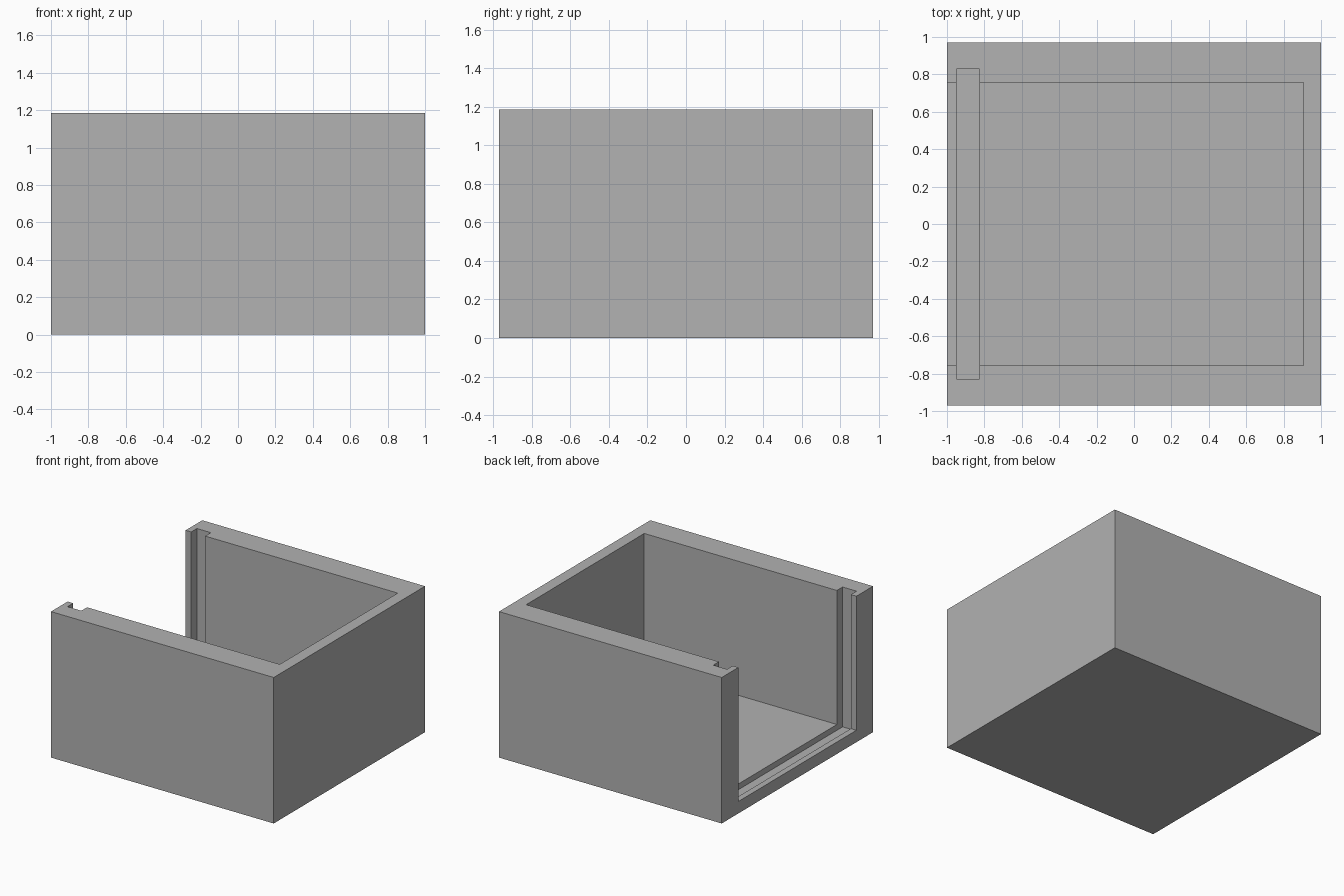
import bpy
from mathutils import Vector

cube = bpy.data.objects.get("Cube")
if cube:
    bpy.data.objects.remove(cube, do_unlink=True)

HALF_Y, HEIGHT = 0.97, 1.185
FLOOR, GROOVE_FLOOR = 0.097, 0.05
OVER = 0.2  # cutters run past the open sides

grey = bpy.data.materials.new("plain grey")
grey.use_nodes = True
colour = (0.445, 0.445, 0.445, 1)
grey.diffuse_color = colour
grey.node_tree.nodes["Principled BSDF"].inputs["Base Color"].default_value = colour


def box(name, low, high):
    """Axis-aligned box between two corners."""
    low, high = Vector(low), Vector(high)
    bpy.ops.mesh.primitive_cube_add(size=1)
    obj = bpy.context.object
    obj.name = name
    for v in obj.data.vertices:
        v.co = (low + high) / 2 + v.co * (high - low)
    obj.data.materials.append(grey)
    return obj


def cut(body, cutter):
    """Subtract the cutter, then discard it."""
    cutter.hide_render = True
    mod = body.modifiers.new("cut", "BOOLEAN")
    mod.operation, mod.solver, mod.object = "DIFFERENCE", "EXACT", cutter
    bpy.context.view_layer.objects.active = body
    bpy.ops.object.modifier_apply(modifier=mod.name)
    bpy.data.objects.remove(cutter, do_unlink=True)


# Outer block
body = box("open_box", (-1, -HALF_Y, 0), (1, HALF_Y, HEIGHT))

# Cavity, open at the top and at the -x end
cut(body, box("cavity_cutter", (-1 - OVER, -0.757, FLOOR), (0.905, 0.757, HEIGHT + OVER)))

# Groove for a sliding panel, in both walls and the floor
cut(body, box("groove_cutter", (-0.95, -0.83, GROOVE_FLOOR), (-0.825, 0.83, HEIGHT + OVER)))
